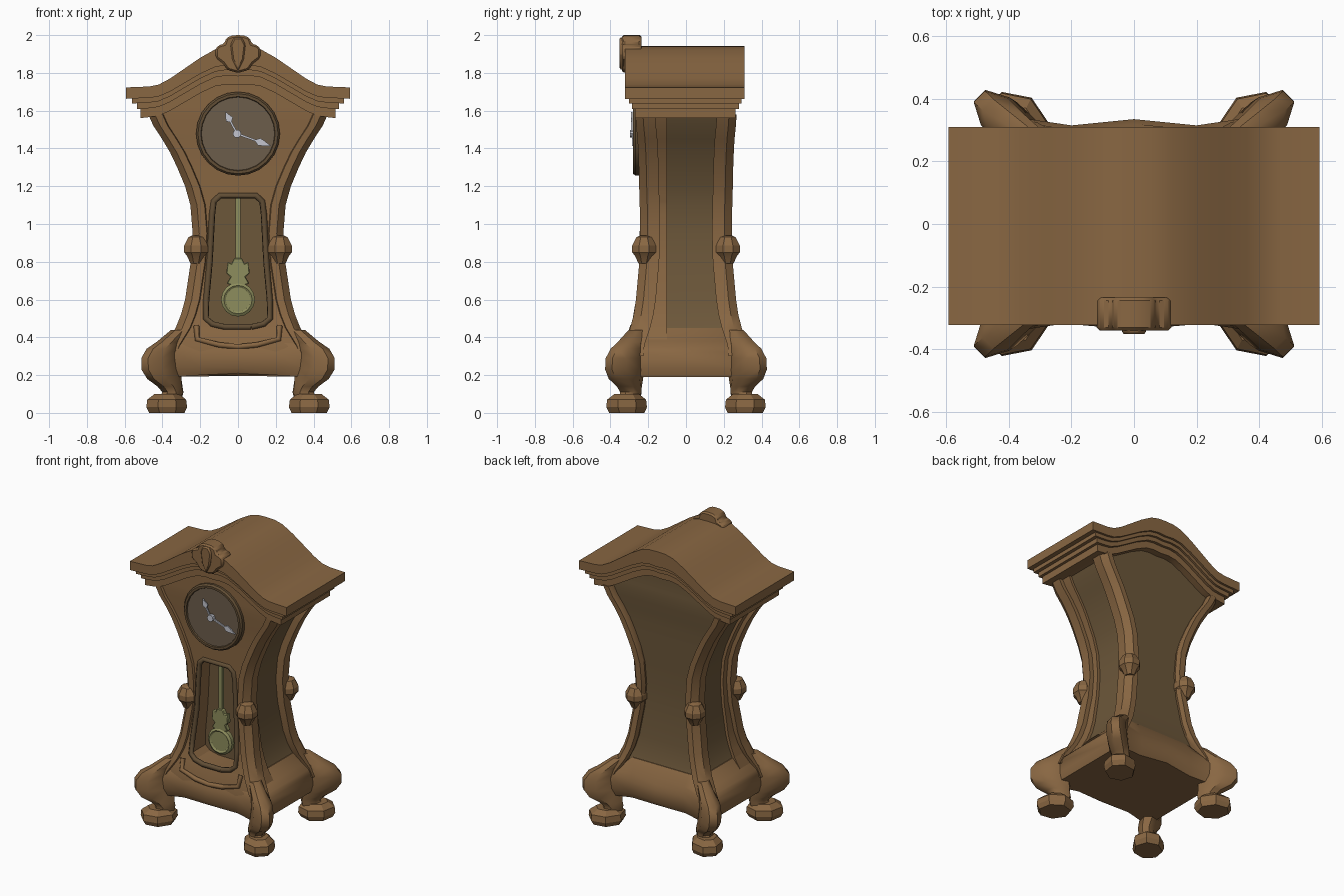
import bpy, bmesh, math
from math import sin, cos, pi

if "Cube" in bpy.data.objects:
    bpy.data.objects.remove(bpy.data.objects["Cube"])


def mat(name, r, g, b):
    m = bpy.data.materials.new(name)
    m.diffuse_color = (r, g, b, 1)
    m.use_nodes = True
    m.node_tree.nodes["Principled BSDF"].inputs["Base Color"].default_value = m.diffuse_color
    return m


WOOD = mat("wood", .25, .135, .055)
DARK = mat("dark_wood", .12, .075, .035)
PANEL = mat("panel_wood", .15, .095, .042)
FACE = mat("dial", .15, .11, .07)
BRASS = mat("brass", .27, .27, .11)
SILVER = mat("silver", .55, .56, .62)


def finish(name, bm, m, mirror="", angle=35, bevel=0):
    bmesh.ops.recalc_face_normals(bm, faces=bm.faces)
    me = bpy.data.meshes.new(name)
    bm.to_mesh(me)
    bm.free()
    me.materials.append(m)
    ob = bpy.data.objects.new(name, me)
    bpy.context.collection.objects.link(ob)
    bpy.ops.object.select_all(action="DESELECT")
    ob.select_set(True)
    bpy.context.view_layer.objects.active = ob
    bpy.ops.object.shade_smooth_by_angle(angle=math.radians(angle))
    if bevel:
        b = ob.modifiers.new("bevel", "BEVEL")
        b.width, b.segments = bevel, 1
    if mirror:
        mod = ob.modifiers.new("mirror", "MIRROR")
        mod.use_axis = ["X" in mirror, "Y" in mirror, False]
    return ob


def loft(name, rings, m, **kw):
    """Skin a list of equal-length point rings, with caps."""
    bm = bmesh.new()
    vs = [[bm.verts.new(p) for p in r] for r in rings]
    n = len(vs[0])
    for a, b in zip(vs, vs[1:]):
        for i in range(n):
            j = (i + 1) % n
            bm.faces.new((a[i], a[j], b[j], b[i]))
    bm.faces.new(vs[0])
    bm.faces.new(vs[-1])
    return finish(name, bm, m, **kw)


def extrude(name, pts, y0, y1, m, **kw):
    """Extrude an x-z outline from y0 to y1."""
    return loft(name, [[(x, y, z) for x, z in pts] for y in (y0, y1)], m, **kw)


def tube(name, pts, r, m):
    cu = bpy.data.curves.new(name, "CURVE")
    cu.dimensions = "3D"
    cu.bevel_depth, cu.bevel_resolution = r, 1
    sp = cu.splines.new("POLY")
    sp.points.add(len(pts) - 1)
    for p, c in zip(sp.points, pts):
        p.co = (*c, 1)
    cu.materials.append(m)
    ob = bpy.data.objects.new(name, cu)
    bpy.context.collection.objects.link(ob)


def lerp(table, z):
    for a, b in zip(table, table[1:]):
        if a[0] <= z <= b[0]:
            t = (z - a[0]) / (b[0] - a[0])
            return [p + (q - p) * t for p, q in zip(a[1:], b[1:])]
    return list(table[0][1:] if z < table[0][0] else table[-1][1:])


def circle(cx, cz, r, n):
    return [(cx + r * cos(2 * pi * i / n), cz + r * sin(2 * pi * i / n)) for i in range(n)]


def diag_ring(z, cx, cy, a, b, n=8):
    """Oval in plan, long axis along the corner diagonal."""
    out = []
    for i in range(n):
        t = 2 * pi * (i + .5) / n
        u, v = a * cos(t) * 1.06, b * sin(t) * 1.06
        out.append((cx + .71 * (u - v), cy + .71 * (u + v), z))
    return out


# body silhouette: z, half width, half depth
BODY = [(.30, .41, .33), (.36, .385, .325), (.45, .33, .295), (.52, .302, .277), (.6, .28, .265),
        (.8, .25, .247), (.95, .24, .243), (1.1, .252, .245), (1.2, .28, .248), (1.3, .322, .25),
        (1.38, .36, .253), (1.45, .402, .257), (1.52, .448, .264), (1.58, .475, .268)]
TOP = [(1.62, .39), (1.70, .25), (1.75, .1)]

# core case with recessed side and back panels
core = [(z, w - .05, d - .05) for z, w, d in BODY] + [(z, w, .215) for z, w in TOP]
loft("case_core", [[(-w, -.11, z), (w, -.11, z), (w, d, z), (-w, d, z)] for z, w, d in core], PANEL)

# front panel with window opening
HOLE = [(.455, .07), (.47, .135), (.5, .17), (.6, .168), (.8, .15), (1.05, .137), (1.12, .128), (1.15, .095)]
zs = sorted([(z, 0) for z, _, _ in BODY if z < .45 or z > 1.16] + [(.454, 0), (1.152, 0)] + HOLE
            + [(z, lerp(HOLE, z)[0]) for z in (.52, .95, 1.1)])
rings = []
for z, h in zs:
    w, d = lerp(BODY, z)
    rings.append([(h, -d + .015, z), (w - .03, -d + .015, z), (w - .03, -.1, z), (h, -.1, z)])
rings += [[(0, -.253, z), (w, -.253, z), (w, -.1, z), (0, -.1, z)] for z, w in TOP]
loft("front_panel", rings, WOOD, mirror="X", angle=25)

# window trim and the apron ledge beneath it
half = [(h, -lerp(BODY, z)[1] + .017, z) for z, h in HOLE]
loop = half + [(-x, y, z) for x, y, z in reversed(half)]
tube("window_trim", loop + loop[:1], .017, DARK)
tube("apron_ledge", [(x, -lerp(BODY, z)[1] + .012, z) for x, z in
     ((-.22, .46), (-.215, .39), (-.1, .36), (0, .35), (.1, .36), (.215, .39), (.22, .46))], .016, WOOD)

# four corner posts with chamfered outer edge
loft("corner_posts", [[(w, d - .105, z), (w, d - .04, z), (w - .035, d, z), (w - .075, d, z),
                       (w - .085, d - .03, z), (w - .06, d - .105, z)] for z, w, d in BODY],
     WOOD, mirror="XY")

# knobs on the posts
loft("post_knobs", [diag_ring(z, .222, .222, r, r) for z, r in
     ((.79, .03), (.83, .048), (.85, .064), (.885, .064), (.93, .042), (.94, .02))], WOOD, mirror="XY", angle=25)

# flared base
base = [(.21, .385, .315), (.24, .40, .335), (.32, .395, .335), (.35, .38, .32), (.38, .345, .30), (.45, .285, .25)]
rings = []
for z, w, d in base:
    k = .02 if z < .36 else 0
    dz = -.02 if z < .22 else 0
    q = [(w, -d + .06, z + dz), (w - .06, -d, z + dz), (.2, -d + k, z + dz / 2), (0, -d, z)]
    q += [(-x, y, c) for x, y, c in reversed(q[:3])]
    rings.append(q + [(x, -y, c) for x, y, c in reversed(q)])
for r in rings:  # drop the doubled point order safely by keeping one continuous loop
    assert len(r) == 14
loft("base_skirt", rings, WOOD, angle=40)

# scrolled legs
LEG = [(.06, .36, .30, .065, .05), (.11, .345, .292, .06, .05), (.14, .36, .30, .072, .056),
       (.18, .39, .318, .105, .062), (.23, .408, .325, .122, .064), (.29, .412, .325, .118, .062),
       (.34, .40, .315, .095, .06), (.375, .365, .295, .075, .05), (.44, .30, .25, .06, .04)]
loft("legs", [diag_ring(*r) for r in LEG], WOOD, mirror="XY", angle=40)

# faceted feet
loft("feet", [diag_ring(z, .378, .315, a, b, 7) for z, a, b in
     ((0, .095, .085), (.03, .112, .095), (.07, .108, .09), (.10, .065, .06))], WOOD, mirror="XY", angle=20)

# arched roof and the two mouldings under it
ARCH = [(0, 1.942), (.06, 1.94), (.12, 1.925), (.2, 1.88), (.28, 1.825), (.36, 1.77), (.42, 1.738), (.47, 1.728), (.595, 1.722)]


def arch_band(name, xmax, top, bottom, y0, y1):
    pts = [p for p in ARCH if p[0] < xmax - .02]
    pts.append((xmax, 1.723))
    pts = [(-x, z) for x, z in reversed(pts[1:])] + pts
    # the band is thicker at the crown than at the eaves
    low = [(x, z - bottom - .045 * max(0, 1 - abs(x) / .45)) for x, z in reversed(pts)]
    extrude(name, [(x, z - top) for x, z in pts] + low, y0, y1, WOOD, angle=28)


arch_band("roof", .593, 0, .06, -.323, .31)
arch_band("upper_moulding", .56, .03, .085, -.303, .295)
arch_band("middle_moulding", .535, .06, .115, -.285, .28)
arch_band("lower_moulding", .515, .08, .162, -.27, .262)

# shell crest on the roof front
crest = [(0, 1.80), (.055, 1.815), (.08, 1.85), (.118, 1.88), (.12, 1.925), (.105, 1.945), (.072, 1.955),
         (.062, 1.985), (.03, 1.998)]
crest += [(0, 2.0)] + [(-x, z) for x, z in reversed(crest[1:])]
extrude("crest", crest, -.34, -.235, WOOD, bevel=.01)
lobe = [(0, 1.81), (.03, 1.87), (.04, 1.95), (.02, 1.988), (-.02, 1.988), (-.04, 1.95), (-.03, 1.87)]
extrude("crest_lobe", lobe, -.352, -.3, WOOD, bevel=.008)

# clock dial and bezel
CZ = 1.478
loft("bezel", [[(x, y, z) for x, z in circle(0, CZ, r, 24)] for r, y in
     ((.222, -.22), (.222, -.268), (.212, -.28), (.197, -.28), (.192, -.266))], DARK)
extrude("dial", circle(0, CZ, .194, 24), -.271, -.24, FACE)


def hand(name, length, ang, y):
    u = (cos(ang), sin(ang))
    prof = [(-.02, .006), (length * .55, .005), (length * .65, .02), (length * .75, .016), (length, .001)]
    pts = prof + [(s, -t) for s, t in reversed(prof)]
    extrude(name, [(s * u[0] - t * u[1] - .005, CZ + s * u[1] + t * u[0]) for s, t in pts], y, y + .008, SILVER)


hand("minute_hand", .19, math.radians(-20), -.285)
hand("hour_hand", .13, math.radians(118), -.291)
extrude("hand_hub", circle(-.005, CZ, .022, 10), -.296, -.27, SILVER)

# pendulum
PY = -.18
extrude("pendulum_rod", [(-.013, .7), (.013, .7), (.013, 1.16), (-.013, 1.16)], PY - .012, PY + .012, BRASS)
orn = [(.02, .67), (.06, .685), (.04, .72), (.062, .74), (.055, .8), (.035, .79), (.02, .82)]
extrude("pendulum_ornament", orn + [(-x, z) for x, z in reversed(orn)], PY - .018, PY + .015, BRASS, bevel=.004)
loft("pendulum_bob", [[(x, PY + y, z) for x, z in circle(0, .6, r, 16)] for r, y in
     ((.075, .025), (.09, .012), (.09, -.015), (.075, -.025), (.065, -.018))], BRASS)
